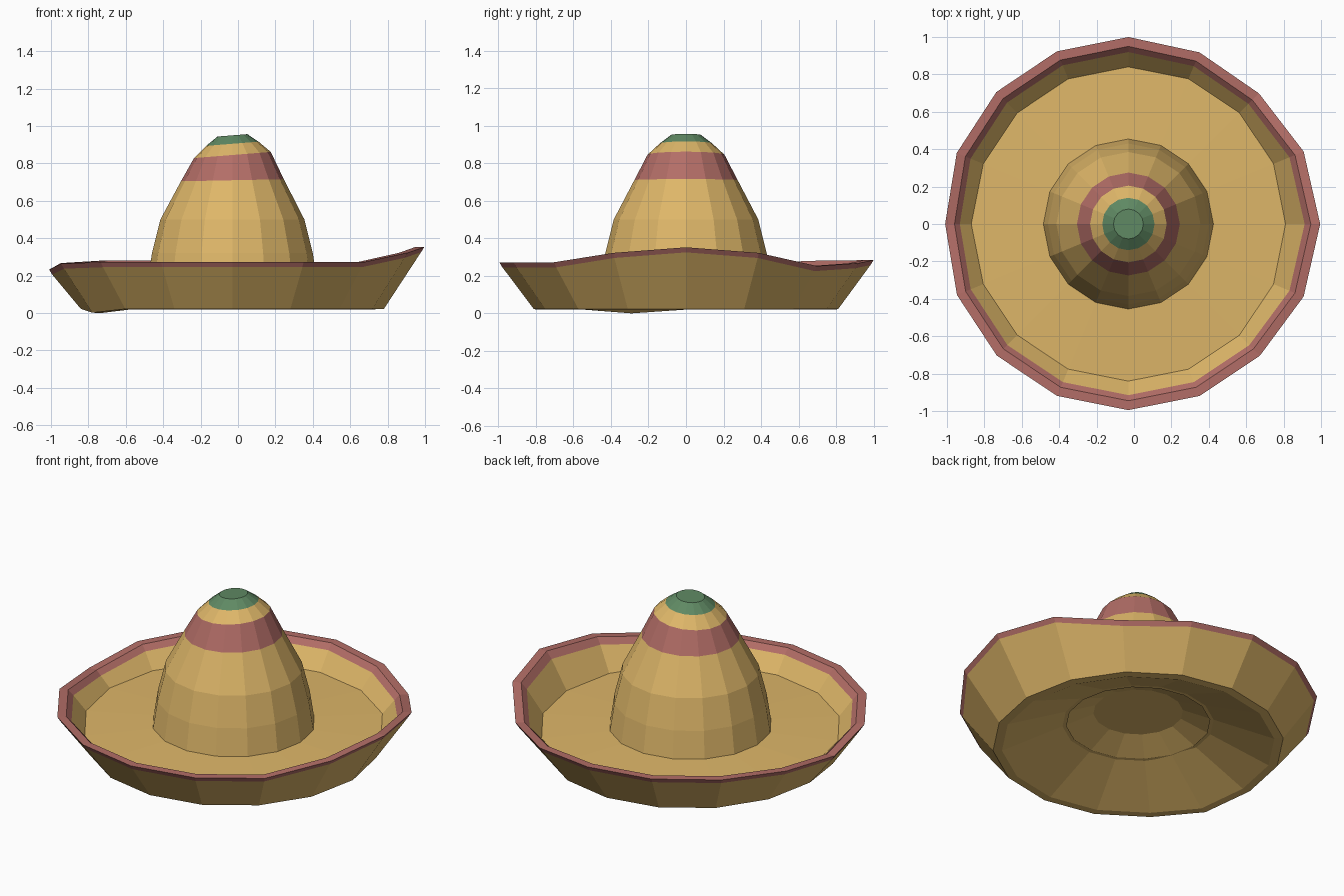
import bpy, bmesh
from math import sin, cos, pi

if "Cube" in bpy.data.objects:
    bpy.data.objects.remove(bpy.data.objects["Cube"])

SIDES = 16
CX = -0.03


def material(name, rgb):
    m = bpy.data.materials.new(name)
    m.diffuse_color = (*rgb, 1)
    m.use_nodes = True
    m.node_tree.nodes["Principled BSDF"].inputs["Base Color"].default_value = m.diffuse_color
    return m


MATS = [material("straw", (0.73, 0.47, 0.14)),
        material("red_trim", (0.45, 0.155, 0.135)),
        material("green_trim", (0.115, 0.25, 0.125))]


def lathe(name, rings, mats, point, cap_first=False, cap_last=False):
    """Join 16-sided rings; mats[i] colours the strip after ring i."""
    bm = bmesh.new()
    loops = [[bm.verts.new(point(ring, k)) for k in range(SIDES)] for ring in rings]
    for i in range(len(loops) - 1):
        a, b = loops[i], loops[i + 1]
        for k in range(SIDES):
            n = (k + 1) % SIDES
            bm.faces.new((a[k], a[n], b[n], b[k])).material_index = mats[i]
    if cap_first:
        bm.faces.new(loops[0][::-1]).material_index = mats[0]
    if cap_last:
        bm.faces.new(loops[-1]).material_index = mats[-1]
    me = bpy.data.meshes.new(name)
    bm.to_mesh(me)
    bm.free()
    for m in MATS:
        me.materials.append(m)
    ob = bpy.data.objects.new(name, me)
    bpy.context.collection.objects.link(ob)
    return ob


# Uneven rim: height change at each corner, counted from +x
RIM = [.08, .05, -.02, -.005, .012, .01, .008, -.005, -.04,
       -.008, 0, 0, 0, 0, 0, .05]


def brim_point(ring, k):
    r, z, bend = ring
    a = 2 * pi * k / SIDES
    lift = RIM[k] * bend
    sag = -0.02 if (k == 9 and z < 0.03) else 0
    r += 0.38 * lift
    return (CX + r * cos(a), r * sin(a), z + lift + sag)


# Brim: hollow underside, outer wall, rolled rim, inner wall, floor
brim = [(.25, .23, 0), (.76, .02, 0), (.81, .022, 0), (.978, .245, 1),
        (.995, .272, 1), (.945, .272, 1), (.915, .24, .9),
        (.84, .145, 0), (.40, .16, 0)]
lathe("brim", brim, [0, 0, 0, 1, 1, 1, 0, 0], brim_point, cap_first=True)


def crown_point(ring, k):
    r, z, tilt = ring
    a = 2 * pi * k / SIDES
    return (CX + r * cos(a), r * sin(a), z + tilt * r * cos(a))


# Crown: tapering dome with red band and green tip
crown = [(.455, .155, 0), (.43, .32, 0), (.385, .50, 0), (.275, .71, .02),
         (.205, .845, .08), (.14, .905, .08), (.08, .95, .08)]
lathe("crown", crown, [0, 0, 0, 1, 0, 2], crown_point, cap_last=True)
